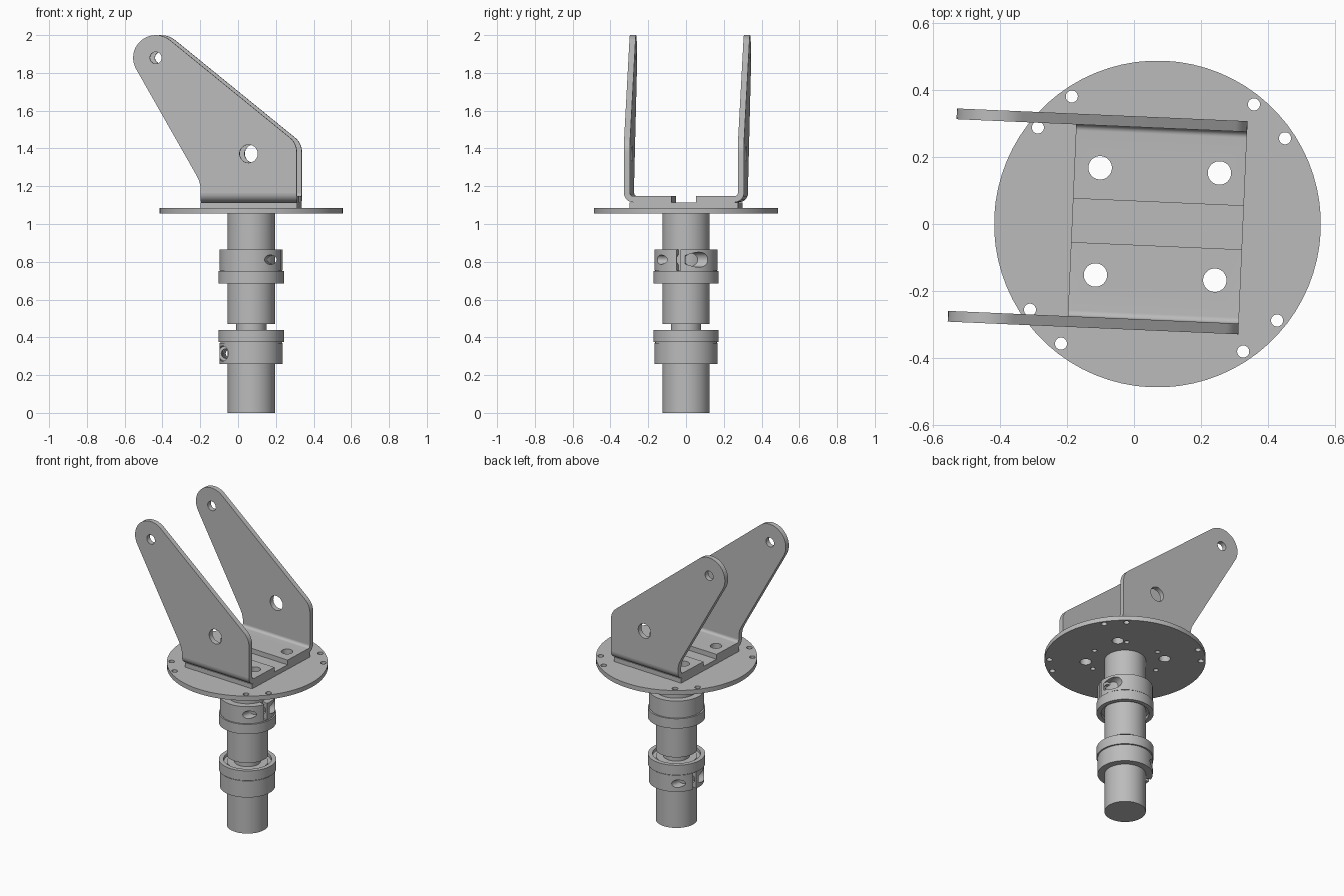
import bpy, bmesh
from math import sin, cos, radians, pi, sqrt
from mathutils import Matrix, Vector

cube = bpy.data.objects.get("Cube")
if cube:
    bpy.data.objects.remove(cube)

steel = bpy.data.materials.new("steel_grey")
steel.use_nodes = True
GREY = (0.5, 0.5, 0.5, 1)
steel.diffuse_color = GREY
steel.node_tree.nodes["Principled BSDF"].inputs["Base Color"].default_value = GREY

AXIS = Matrix.Translation((0.07, 0, 0))                     # shaft axis
BRACKET = AXIS @ Matrix.Rotation(radians(-2.5), 4, "Z")     # fork is slightly turned


def make(name, bm):
    bmesh.ops.recalc_face_normals(bm, faces=bm.faces)
    mesh = bpy.data.meshes.new(name)
    bm.to_mesh(mesh)
    bm.free()
    mesh.materials.append(steel)
    obj = bpy.data.objects.new(name, mesh)
    bpy.context.collection.objects.link(obj)
    return obj


def rod(name, radius, start, end, sides=64):
    start, end = Vector(start), Vector(end)
    bm = bmesh.new()
    turn = (end - start).to_track_quat("Z", "Y").to_matrix().to_4x4()
    bmesh.ops.create_cone(bm, cap_ends=True, segments=sides, radius1=radius, radius2=radius,
                          depth=(end - start).length,
                          matrix=Matrix.Translation((start + end) / 2) @ turn)
    return make(name, bm)


def box(name, lo, hi):
    lo, hi = Vector(lo), Vector(hi)
    bm = bmesh.new()
    bmesh.ops.create_cube(bm, size=1, matrix=Matrix.Translation((lo + hi) / 2)
                          @ Matrix.Diagonal((*(hi - lo), 1)))
    return make(name, bm)


def prism(name, points, place, depth):
    bm = bmesh.new()
    face = bm.faces.new([bm.verts.new(place(*p)) for p in points])
    new = bmesh.ops.extrude_face_region(bm, geom=[face])["geom"]
    bmesh.ops.translate(bm, vec=depth, verts=[v for v in new if isinstance(v, bmesh.types.BMVert)])
    return make(name, bm)


def lathe(name, profile, steps=64):
    bm = bmesh.new()
    verts = [bm.verts.new((r, 0, z)) for r, z in profile]
    edges = [bm.edges.new((v, verts[i - 1])) for i, v in enumerate(verts)]
    bmesh.ops.spin(bm, geom=verts + edges, cent=(0, 0, 0), axis=(0, 0, 1),
                   angle=2 * pi, steps=steps, use_merge=True)
    bmesh.ops.remove_doubles(bm, verts=bm.verts, dist=1e-5)
    return make(name, bm)


def cut(obj, cutters):
    for cutter in cutters:
        cutter.hide_render = True
        mod = obj.modifiers.new("cut", "BOOLEAN")
        mod.operation, mod.solver, mod.object = "DIFFERENCE", "EXACT", cutter
        bpy.context.view_layer.objects.active = obj
        bpy.ops.object.modifier_apply(modifier=mod.name)
        bpy.data.objects.remove(cutter)


def finish(obj, matrix):
    obj.data.transform(matrix)
    bpy.ops.object.select_all(action="DESELECT")
    obj.select_set(True)
    bpy.context.view_layer.objects.active = obj
    bpy.ops.object.shade_smooth_by_angle(angle=radians(30))


def arc(cx, cy, r, a0, a1, n=10):
    return [(cx + r * cos(radians(a0 + (a1 - a0) * i / n)),
             cy + r * sin(radians(a0 + (a1 - a0) * i / n))) for i in range(n + 1)]


def drill(radius, x, y):
    return rod("drill", radius, (x, y, 1), (x, y, 1.3), 32)


def bolt_drills(side):
    return [drill(0.035, sx * 0.178, side * 0.16) for sx in (-1, 1)]


# Shaft: two tubes joined by a thinner core
for name, r, z0, z1 in (("lower_shaft", 0.125, 0, 0.425), ("shaft_core", 0.08, 0.4, 0.5),
                        ("upper_shaft", 0.125, 0.47, 1.055)):
    finish(rod(name, r, (0, 0, z0), (0, 0, z1)), AXIS)

# Round flange with rim hole pairs, bolt holes and a ring of small holes
flange = rod("round_flange", 0.487, (0, 0, 1.055), (0, 0, 1.085), 72)
polar = [(0.018, 0.458, 45 + 90 * k + s * 8.6) for k in range(4) for s in (-1, 1)]
polar += [(0.015, 0.22, 55 + 60 * k) for k in range(6)]
cut(flange, [drill(r, d * cos(radians(a)), d * sin(radians(a))) for r, d, a in polar]
    + bolt_drills(1) + bolt_drills(-1))
finish(flange, BRACKET)

# Spacer block under the fork
spacer = box("spacer_block", (-0.255, -0.287, 1.085), (0.255, 0.287, 1.115))
cut(spacer, bolt_drills(1) + bolt_drills(-1))
finish(spacer, BRACKET)

# Fork: two bent sheet brackets, mirrored front to back
foot_profile = ([(0.065, 1.115), (0.065, 1.147)] + arc(0.268, 1.165, 0.018, -90, 0, 8)
                + arc(0.268, 1.165, 0.05, 0, -90, 8))
arm_profile = ([(-0.255, 1.165), (0.255, 1.165)] + arc(0.155, 1.38, 0.1, 0, 51)
               + arc(-0.492, 1.88, 0.12, 51, 209.7, 20)
               + [(-0.277, 1.259), (-0.262, 1.228), (-0.255, 1.195)])
for side, label in ((-1, "front"), (1, "back")):
    foot = prism(label + "_fork_foot", foot_profile,
                 lambda y, z: (-0.255, side * y, z), (0.51, 0, 0))
    cut(foot, bolt_drills(side))
    finish(foot, BRACKET)
    arm = prism(label + "_fork_arm", arm_profile,
                lambda x, z: (x, side * 0.286, z), (0, side * 0.032, 0))
    cut(arm, [rod("drill", r, (x, side * 0.2, z), (x, side * 0.4, z), 32)
              for r, x, z in ((0.031, -0.492, 1.88), (0.048, 0, 1.372))])
    finish(arm, BRACKET)

# Split clamp collars: the lower one is upside down and turned half round
D = 0.13
for label, lip, up, turn in (("upper", 0.685, 1, -14), ("lower", 0.44, -1, 166)):
    z = [lip + up * h for h in (0, 0.02, 0.065, 0.07, 0.18)]
    collar = lathe(label + "_clamp_collar",
                   [(0.145, z[0]), (0.173, z[0]), (0.173, z[2]), (0.163, z[2]), (0.163, z[3]),
                    (0.167, z[3]), (0.167, z[4]), (0.124, z[4]), (0.124, z[1]), (0.145, z[1])])
    mid = lip + up * 0.126
    low, high = sorted((z[3], z[4] + up * 0.02))
    cut(collar, [box("slot", (0.1, -0.011, low), (0.2, 0.011, high)),
                 rod("screw_hole", 0.025, (D, -0.2, mid), (D, 0.05, mid), 32),
                 rod("screw_seat", 0.04, (D, 0.035, mid), (D, 0.2, mid), 32)])
    finish(collar, AXIS @ Matrix.Rotation(radians(turn), 4, "Z"))
